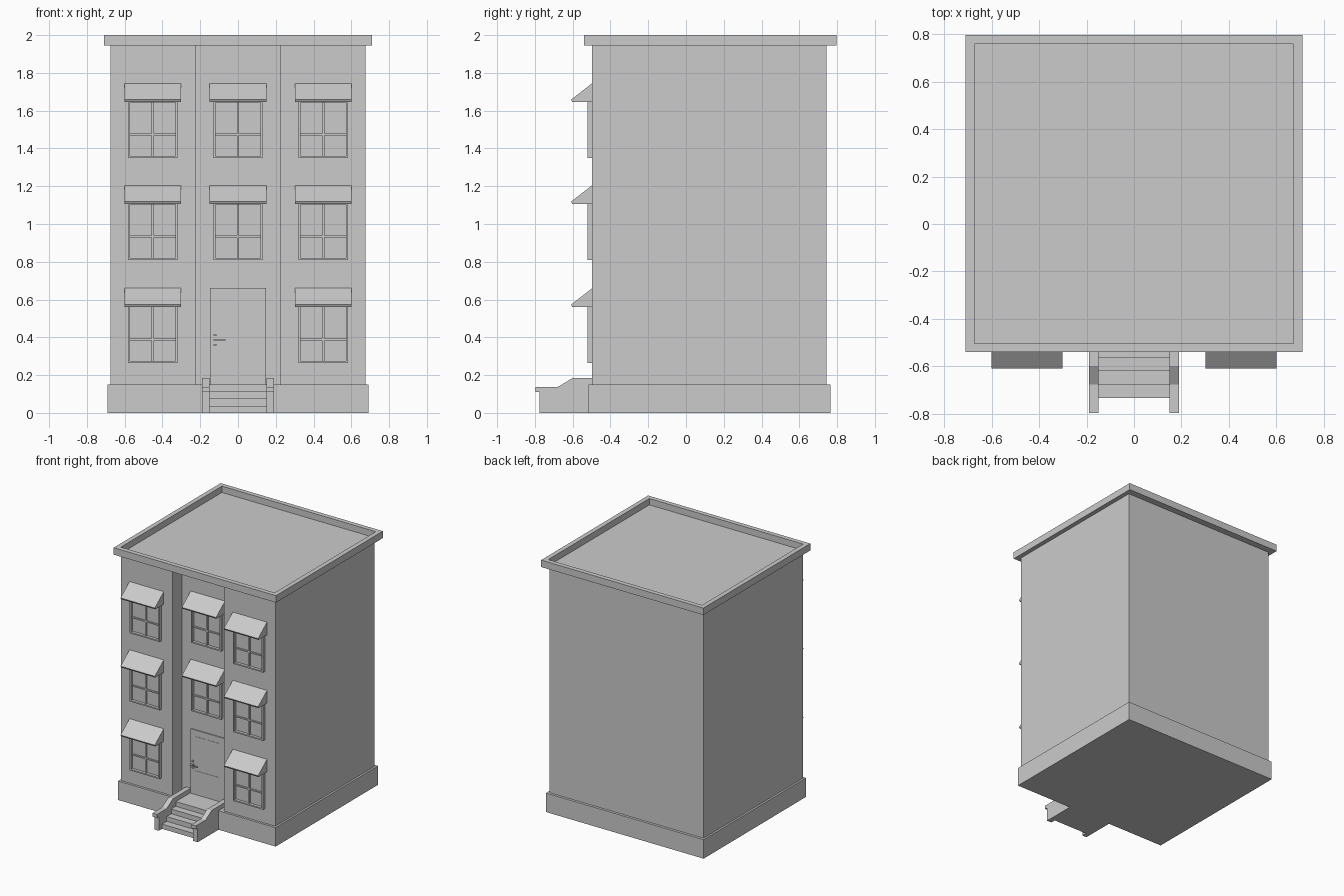
import bpy
import bmesh
from mathutils import Vector

default_cube = bpy.data.objects.get("Cube")
if default_cube:
    bpy.data.objects.remove(default_cube, do_unlink=True)

plaster = bpy.data.materials.new("plain_grey")
plaster.use_nodes = True
GREY = (0.6, 0.6, 0.6, 1)
plaster.diffuse_color = GREY
plaster.node_tree.nodes["Principled BSDF"].inputs["Base Color"].default_value = GREY


def finish(name, bm):
    bmesh.ops.recalc_face_normals(bm, faces=bm.faces)
    mesh = bpy.data.meshes.new(name)
    bm.to_mesh(mesh)
    bm.free()
    mesh.materials.append(plaster)
    obj = bpy.data.objects.new(name, mesh)
    bpy.context.collection.objects.link(obj)
    return obj


def box_mesh(x, y, z):
    bm = bmesh.new()
    bmesh.ops.create_cube(bm, size=1)
    for v in bm.verts:
        v.co = [lo + (c + 0.5) * (hi - lo) for c, (lo, hi) in zip(v.co, (x, y, z))]
    return bm


def box(name, x, y, z):
    return finish(name, box_mesh(x, y, z))


def tray(name, x, y, z, facing, rim, depth):
    """Box with one face inset and pushed inwards."""
    bm = box_mesh(x, y, z)
    bm.normal_update()
    way = Vector(facing)
    face = max(bm.faces, key=lambda f: f.normal.dot(way))
    bmesh.ops.inset_region(bm, faces=[face], thickness=rim)
    # a second, zero-width ring gives the recess its upright sides
    bmesh.ops.inset_region(bm, faces=[face], thickness=0)
    bmesh.ops.translate(bm, verts=face.verts, vec=-way * depth)
    return finish(name, bm)


def prism(name, outline, place, vec):
    """Extrude a flat outline; place maps each 2D point to 3D."""
    bm = bmesh.new()
    face = bm.faces.new([bm.verts.new(place(*p)) for p in outline])
    out = bmesh.ops.extrude_face_region(bm, geom=[face])
    verts = [g for g in out["geom"] if isinstance(g, bmesh.types.BMVert)]
    bmesh.ops.translate(bm, verts=verts, vec=vec)
    return finish(name, bm)


FRONT, RECESS, BACK = -0.497, -0.377, 0.745
ROOF = 1.945

# Main block with the recessed middle bay
body = [(-0.675, FRONT), (-0.225, FRONT), (-0.225, RECESS), (0.225, RECESS),
        (0.225, FRONT), (0.675, FRONT), (0.675, BACK), (-0.675, BACK)]
prism("building_body", body, lambda x, y: (x, y, 0.05), (0, 0, ROOF - 0.05))
box("plinth", (-0.69, 0.69), (-0.515, 0.765), (0, 0.15))
tray("roof_parapet", (-0.71, 0.71), (-0.54, 0.797), (ROOF, 2), (0, 0, 1), 0.052, 0.05)


# Windows with awnings
def window(tag, x, wall, sill):
    half, top = 0.131, sill + 0.305
    tray("window_frame_" + tag, (x - half, x + half), (wall - 0.024, wall + 0.01),
         (sill, top), (0, -1, 0), 0.015, 0.022)
    bars = (wall - 0.012, wall)
    box("window_mullion_" + tag, (x - 0.006, x + 0.006), bars, (sill + 0.01, top - 0.01))
    box("window_crossbar_" + tag, (x - half + 0.01, x + half - 0.01), bars,
        (sill + 0.118, sill + 0.128))
    low = sill + 0.295
    slope = [(wall + 0.01, low), (wall - 0.105, low), (wall - 0.112, low + 0.013),
             (wall, low + 0.1), (wall + 0.01, low + 0.1)]
    prism("awning_" + tag, slope, lambda y, z: (x - 0.15, y, z), (0.3, 0, 0))


for row, sill in (("lower", 0.265), ("middle", 0.81), ("upper", 1.35)):
    window(row + "_right", -0.452, FRONT, sill)
    window(row + "_left", 0.452, FRONT, sill)
    if row != "lower":
        window(row + "_centre", 0, RECESS, sill)

# Door, shallow panels and handle
face_y = RECESS - 0.008
box("door", (-0.147, 0.147), (face_y, RECESS + 0.01), (0.14, 0.66))
for name, low, high in (("lower", 0.2, 0.34), ("upper", 0.44, 0.61)):
    box("door_panel_" + name, (-0.1, 0.1), (face_y - 0.002, face_y + 0.002), (low, high))
box("handle_stem", (-0.13, -0.115), (face_y - 0.03, face_y), (0.382, 0.392))
box("handle_lever", (-0.13, -0.065), (face_y - 0.034, face_y - 0.026), (0.384, 0.39))
for name, z in (("upper", 0.412), ("lower", 0.36)):
    box("lock_" + name, (-0.13, -0.115), (face_y - 0.01, face_y), (z - 0.004, z + 0.004))

# Front steps, rising to the landing in the recess
for i, y in enumerate((-0.735, -0.677, -0.62, -0.563)):
    box("step_%d" % (i + 1), (-0.155, 0.155), (y, -0.5), (0, 0.0375 * (i + 1)))

# Stair side walls with a projecting front lip
side = [(-0.775, 0), (-0.775, 0.11), (-0.797, 0.11), (-0.797, 0.138),
        (-0.677, 0.138), (-0.6, 0.185), (RECESS, 0.185), (RECESS, 0)]
for name, x in (("right", -0.19), ("left", 0.15)):
    prism("stair_wall_" + name, side, lambda y, z: (x, y, z), (0.04, 0, 0))
